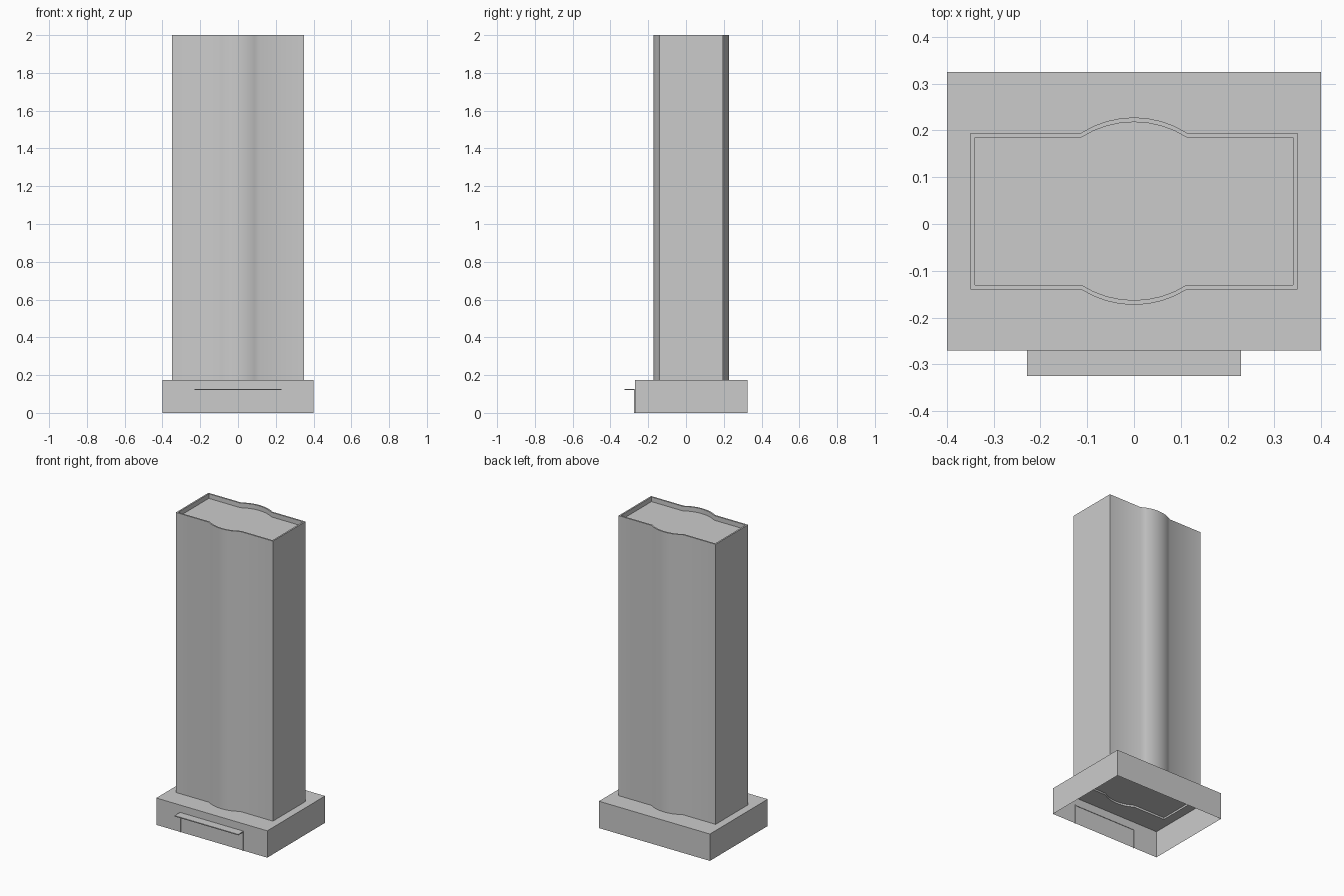
import bpy, bmesh, math

if "Cube" in bpy.data.objects:
    bpy.data.objects.remove(bpy.data.objects["Cube"])

BASE_H, TOP = 0.175, 2.0
YC = 0.0275          # tower centre in y


def finish(bm, name, smooth=False):
    bmesh.ops.recalc_face_normals(bm, faces=bm.faces)
    me = bpy.data.meshes.new(name)
    bm.to_mesh(me)
    bm.free()
    ob = bpy.data.objects.new(name, me)
    bpy.context.collection.objects.link(ob)
    if smooth:
        bpy.context.view_layer.objects.active = ob
        ob.select_set(True)
        bpy.ops.object.shade_smooth_by_angle(angle=math.radians(35))
        ob.select_set(False)
    return ob


def outline(inset):
    """Rectangle with a shallow arc bulging from its front and back."""
    hx, hy, half, sag, n = 0.35 - inset, 0.1675 - inset, 0.113, 0.033, 8
    r = (half ** 2 + sag ** 2) / (2 * sag)
    a = math.asin(half / r)
    front = [(-hx, -hy)]
    for i in range(n + 1):
        t = -a + 2 * a * i / n
        front.append((r * math.sin(t), -hy - sag + r * (1 - math.cos(t))))
    front.append((hx, -hy))
    pts = front + [(-x, -y) for x, y in front]
    return [(x, y + YC) for x, y in pts]


def ring(bm, pts, z):
    return [bm.verts.new((x, y, z)) for x, y in pts]


def bridge(bm, a, b):
    for i in range(len(a)):
        j = (i + 1) % len(a)
        bm.faces.new((a[i], a[j], b[j], b[i]))


def box(name, x0, x1, y0, y1, z0, z1):
    bm = bmesh.new()
    pts = [(x0, y0), (x1, y0), (x1, y1), (x0, y1)]
    lo, hi = ring(bm, pts, z0), ring(bm, pts, z1)
    bridge(bm, lo, hi)
    bm.faces.new(lo)
    bm.faces.new(hi)
    return finish(bm, name)


# Tower: hollow wall with a thin rim
bm = bmesh.new()
loops = [ring(bm, outline(i), z) for i, z in
         ((0, BASE_H), (0, TOP), (0.01, TOP), (0.01, BASE_H))]
for k in range(4):
    bridge(bm, loops[k], loops[(k + 1) % 4])
finish(bm, "tower_wall", True)

# Recessed plates closing the tower at both ends
for name, z in (("tower_lid", TOP - 0.03), ("tower_floor", BASE_H + 0.012)):
    bm = bmesh.new()
    bm.faces.new(ring(bm, outline(0.01), z))
    finish(bm, name)

# Base: open-bottomed shell, its top pierced under the tower
bm = bmesh.new()
rect = [(-0.4, -0.27), (0.4, -0.27), (0.4, 0.325), (-0.4, 0.325)]
lo, hi = ring(bm, rect, 0), ring(bm, rect, BASE_H)
bridge(bm, lo, hi)
hole = ring(bm, outline(0.01), BASE_H)
edges = [bm.edges.new((hole[i - 1], hole[i])) for i in range(len(hole))]
edges += [bm.edges.get((hi[i - 1], hi[i])) for i in range(4)]
bmesh.ops.triangle_fill(bm, edges=edges, use_beauty=True)
finish(bm, "base")

# Entrance canopy and its side jambs
box("canopy", -0.229, 0.229, -0.325, -0.267, 0.121, 0.127)
for side, x in (("left", -0.226), ("right", 0.226)):
    box("jamb_" + side, x - 0.003, x + 0.003, -0.274, -0.267, 0, 0.121)
